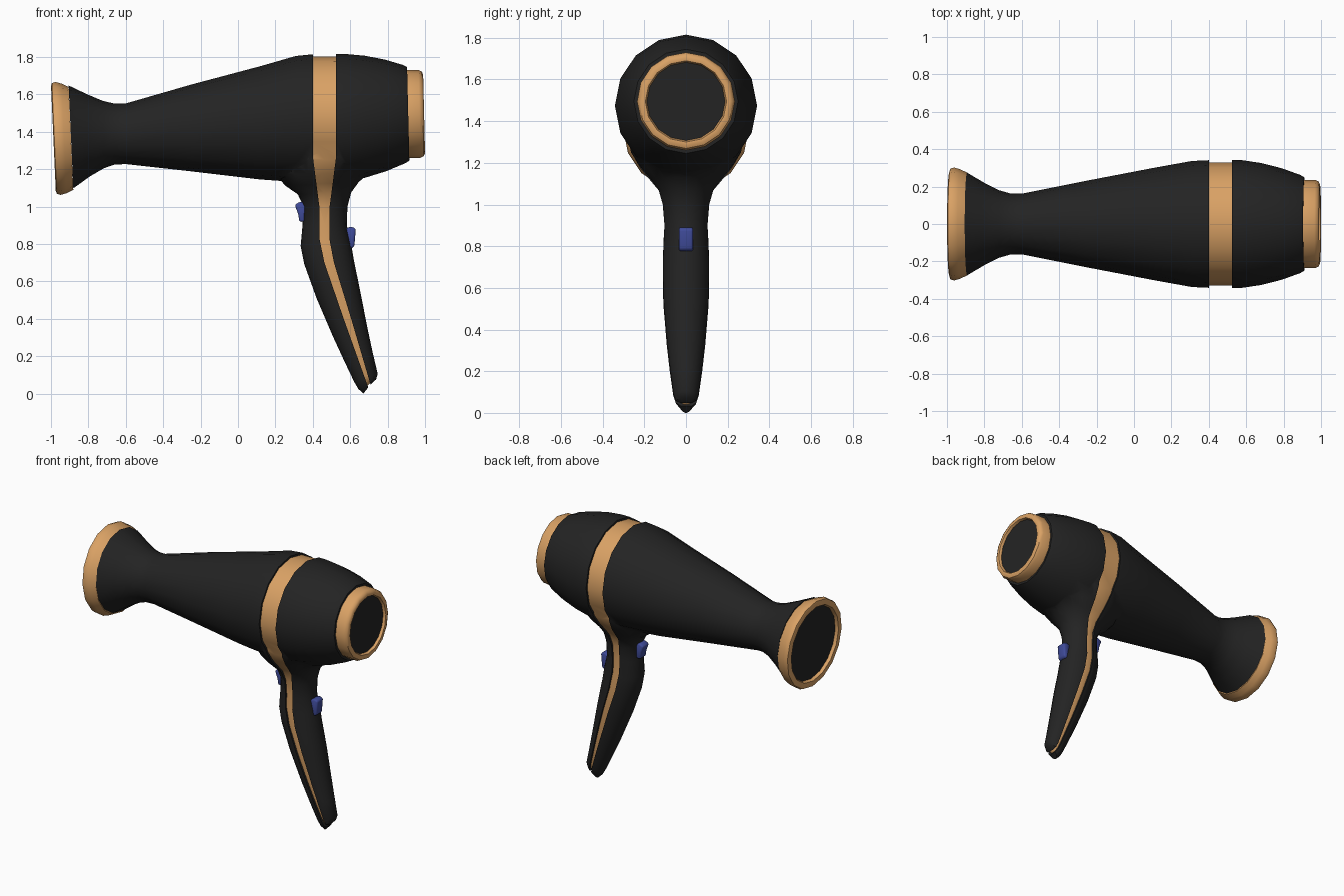
import bpy, bmesh
from math import sin, cos, tau, radians

if "Cube" in bpy.data.objects:
    bpy.data.objects.remove(bpy.data.objects["Cube"])


def material(name, color):
    m = bpy.data.materials.new(name)
    m.diffuse_color = (*color, 1)
    m.use_nodes = True
    m.node_tree.nodes["Principled BSDF"].inputs["Base Color"].default_value = m.diffuse_color
    return m


BLACK = material("black_plastic", (0.017, 0.017, 0.017))
COPPER = material("copper", (0.70, 0.36, 0.13))
BLUE = material("blue_plastic", (0.05, 0.07, 0.32))


def make(name, bm, mat=None):
    bmesh.ops.recalc_face_normals(bm, faces=bm.faces)
    me = bpy.data.meshes.new(name)
    bm.to_mesh(me)
    bm.free()
    ob = bpy.data.objects.new(name, me)
    bpy.context.collection.objects.link(ob)
    if mat:
        me.materials.append(mat)
    return ob


def smooth(ob, angle=35):
    ob.data.shade_smooth()
    ob.data.set_sharp_from_angle(angle=radians(angle))


def loft(name, rings, mat, closed=False):
    """Skin a list of point rings; cap the ends or join them into a torus."""
    bm = bmesh.new()
    vs = [[bm.verts.new(p) for p in ring] for ring in rings]
    n = len(vs[0])
    pairs = list(zip(vs, vs[1:])) + ([(vs[-1], vs[0])] if closed else [])
    for a, b in pairs:
        for i in range(n):
            j = (i + 1) % n
            bm.faces.new((a[i], a[j], b[j], b[i]))
    if not closed:
        bm.faces.new(vs[0])
        bm.faces.new(vs[-1])
    return make(name, bm, mat)


def lathe(name, stations, mat, closed=False, n=16):
    """Stations are (x, centre z, radius, tilt) around the barrel axis."""
    rings = []
    for x, c, r, k in stations:
        rings.append([(x - k * r * cos(t), r * sin(t), c + r * cos(t))
                      for t in (tau * i / n for i in range(n))])
    return loft(name, rings, mat, closed)


def prism(name, pts, w, mat=None, bevel=0):
    """Side-view outline extruded from y = -w to y = w."""
    bm = bmesh.new()
    f = bm.faces.new([bm.verts.new((x, -w, z)) for x, z in pts])
    g = bmesh.ops.extrude_face_region(bm, geom=[f])["geom"]
    bmesh.ops.translate(bm, vec=(0, 2 * w, 0),
                        verts=[v for v in g if isinstance(v, bmesh.types.BMVert)])
    if bevel:
        bmesh.ops.bevel(bm, geom=bm.edges[:], offset=bevel, segments=2,
                        profile=0.5, affect='EDGES')
    return make(name, bm, mat)


def boolean(ob, other, op):
    m = ob.modifiers.new("bool", 'BOOLEAN')
    m.operation, m.object, m.solver = op, other, 'EXACT'
    deps = bpy.context.evaluated_depsgraph_get()
    me = bpy.data.meshes.new_from_object(ob.evaluated_get(deps))
    ob.modifiers.clear()
    ob.data = me
    bpy.data.objects.remove(other)


# barrel: x, centre z, radius, tilt
BARREL = [(-0.893, 1.372, 0.275, 0.045), (-0.80, 1.38, 0.22, 0.03),
          (-0.72, 1.385, 0.18, 0.02), (-0.66, 1.387, 0.163, 0), (-0.60, 1.389, 0.162, 0),
          (-0.25, 1.42, 0.232, 0), (0.115, 1.447, 0.302, 0), (0.31, 1.468, 0.337, 0),
          (0.40, 1.473, 0.341, 0), (0.58, 1.474, 0.341, 0), (0.68, 1.48, 0.326, 0),
          (0.79, 1.487, 0.298, 0.01), (0.89, 1.494, 0.262, 0.02),
          (0.91, 1.495, 0.25, 0.024)]
# handle: left x, left z, right x, right z, half width
HANDLE = [(0.20, 1.33, 0.74, 1.33, 0.290), (0.19, 1.25, 0.74, 1.25, 0.273),
          (0.20, 1.17, 0.70, 1.18, 0.225), (0.255, 1.11, 0.645, 1.13, 0.178),
          (0.32, 1.065, 0.605, 1.075, 0.137), (0.35, 1.00, 0.585, 1.00, 0.115),
          (0.345, 0.90, 0.582, 0.90, 0.107), (0.335, 0.79, 0.605, 0.80, 0.112),
          (0.355, 0.69, 0.62, 0.71, 0.115), (0.42, 0.51, 0.655, 0.54, 0.111),
          (0.51, 0.30, 0.69, 0.36, 0.094), (0.57, 0.17, 0.72, 0.22, 0.078),
          (0.62, 0.065, 0.747, 0.105, 0.062), (0.643, 0.025, 0.738, 0.075, 0.05),
          (0.67, 0.0, 0.715, 0.055, 0.025)]


def dryer_solid(name, inset, mat):
    """Barrel joined with the flared handle, shrunk by inset."""
    ob = lathe(name, [(x, c, r - inset, k) for x, c, r, k in BARREL], mat)
    rings = []
    for xl, zl, xr, zr, hy in HANDLE:
        cx, cz, hx, hz = (xl + xr) / 2, (zl + zr) / 2, (xr - xl) / 2, (zr - zl) / 2
        cz += inset * (1 - cz / 1.33)
        s = 1 - min(inset, 0.015) / hx
        rings.append([(cx + s * hx * cos(t), (hy - inset) * sin(t), cz + s * hz * cos(t))
                      for t in (tau * i / 20 for i in range(20))])
    boolean(ob, loft("handle_part", rings, mat), 'UNION')
    return ob


# seam lines either side of the copper band
LEFT = [(0.40, 2.2), (0.40, 1.27), (0.418, 1.13), (0.435, 1.0), (0.437, 0.82),
        (0.462, 0.70), (0.565, 0.40), (0.69, 0.05), (0.78, -0.2)]
RIGHT = [(0.525, 2.2), (0.525, 1.27), (0.507, 1.13), (0.49, 1.0), (0.49, 0.82),
         (0.513, 0.70), (0.605, 0.40), (0.708, 0.05), (0.79, -0.2)]

for name, inset, mat, outline in (
        ("front_shell", 0, BLACK, LEFT + [(-1.5, -0.2), (-1.5, 2.2)]),
        ("rear_shell", 0, BLACK, RIGHT + [(1.5, -0.2), (1.5, 2.2)]),
        ("center_band", 0.013, COPPER, LEFT + RIGHT[::-1])):
    part = dryer_solid(name, inset, mat)
    boolean(part, prism("cutter", outline, 0.6), 'INTERSECT')
    smooth(part)

# nozzle rim and recessed mouth
K = 0.045
rim = [(-0.893, 0.275), (-0.93, 0.293), (-0.962, 0.302), (-0.982, 0.296),
       (-0.987, 0.28), (-0.985, 0.258), (-0.965, 0.25), (-0.893, 0.25)]
smooth(lathe("nozzle_rim", [(x, 1.364, r, K) for x, r in rim], COPPER, True), 40)
smooth(lathe("nozzle_mouth", [(x, 1.364, 0.252, K) for x in (-0.965, -0.893)], BLACK))

# rear intake rim and cover
K = 0.024
rim = [(0.905, 0.235), (0.97, 0.235), (0.988, 0.226), (0.995, 0.21),
       (0.993, 0.195), (0.975, 0.187), (0.905, 0.187)]
smooth(lathe("intake_rim", [(x, 1.495, r, K) for x, r in rim], COPPER, True), 40)
smooth(lathe("intake_cover", [(x, 1.495, 0.189, K) for x in (0.905, 0.977)], BLACK))

# trigger in front of the handle, button behind it
smooth(prism("trigger", [(0.303, 1.01), (0.335, 1.027), (0.37, 1.02), (0.37, 0.92),
                         (0.328, 0.918), (0.322, 0.96)], 0.035, BLUE, 0.01), 50)
smooth(prism("button", [(0.57, 0.88), (0.605, 0.893), (0.63, 0.882), (0.622, 0.785),
                        (0.60, 0.773), (0.58, 0.785)], 0.034, BLUE, 0.01), 50)
